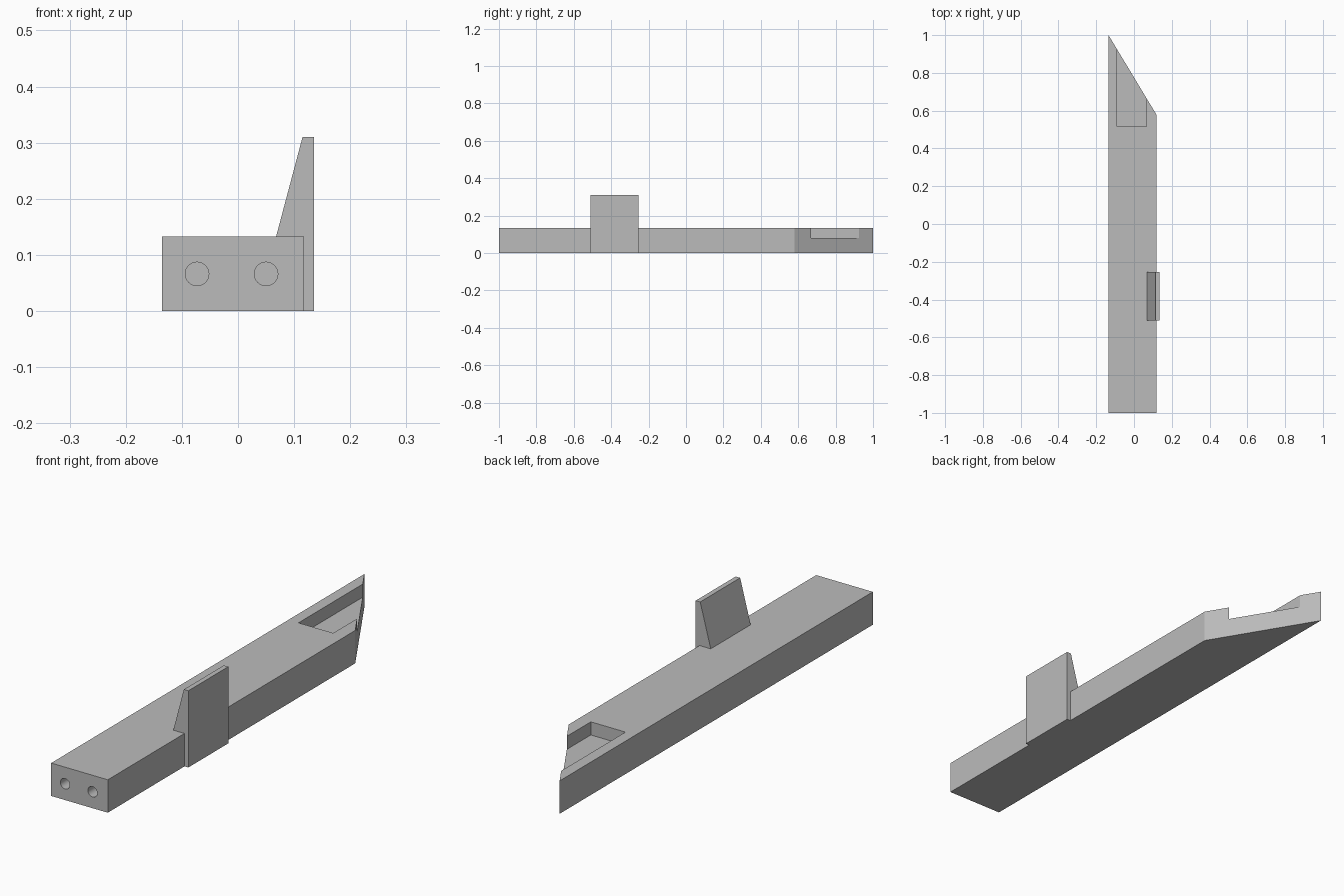
import bpy
import bmesh
from mathutils import Vector

cube = bpy.data.objects.get("Cube")
if cube:
    bpy.data.objects.remove(cube, do_unlink=True)

grey = bpy.data.materials.new("plain grey")
grey.use_nodes = True
colour = (0.5, 0.5, 0.5, 1)
grey.diffuse_color = colour
grey.node_tree.nodes["Principled BSDF"].inputs["Base Color"].default_value = colour


def prism(name, outline, offset):
    """Extrude a closed outline of 3D points along an offset."""
    bm = bmesh.new()
    face = bm.faces.new([bm.verts.new(p) for p in outline])
    result = bmesh.ops.extrude_face_region(bm, geom=[face])
    verts = [v for v in result["geom"] if isinstance(v, bmesh.types.BMVert)]
    bmesh.ops.translate(bm, verts=verts, vec=Vector(offset))
    bmesh.ops.recalc_face_normals(bm, faces=bm.faces)
    mesh = bpy.data.meshes.new(name)
    bm.to_mesh(mesh)
    bm.free()
    mesh.materials.append(grey)
    obj = bpy.data.objects.new(name, mesh)
    bpy.context.collection.objects.link(obj)
    return obj


def cut(target, cutter):
    mod = target.modifiers.new(cutter.name, "BOOLEAN")
    mod.operation = "DIFFERENCE"
    mod.solver = "EXACT"
    mod.object = cutter
    bpy.context.view_layer.objects.active = target
    bpy.ops.object.modifier_apply(modifier=mod.name)
    bpy.data.objects.remove(cutter, do_unlink=True)


LEFT, RIGHT, TOP = 0.118, -0.135, 0.133

# Long bar with a slanted back end
bar = prism("bar", [(RIGHT, -1, 0), (LEFT, -1, 0), (LEFT, 0.58, 0), (RIGHT, 1, 0)],
            (0, 0, TOP))

# Open pocket running out through the slanted end
cut(bar, prism("pocket", [(-0.09, 0.515, 0.08), (0.065, 0.515, 0.08),
                          (0.065, 1.2, 0.08), (-0.09, 1.2, 0.08)], (0, 0, 0.2)))

# Two round holes in the front end
for x in (-0.073, 0.05):
    bpy.ops.mesh.primitive_cylinder_add(vertices=32, radius=0.021, depth=0.4,
                                        location=(x, -1, 0.066), rotation=(1.5708, 0, 0))
    hole = bpy.context.object
    hole.name = "hole"
    hole.data.materials.append(grey)
    cut(bar, hole)

# Upright fin hooked over the left edge
profile = [(0.068, TOP), (LEFT, TOP), (LEFT, 0), (0.135, 0), (0.135, 0.31), (0.115, 0.31)]
prism("side_fin", [(x, -0.51, z) for x, z in profile], (0, 0.255, 0))

# Smooth hole walls, sharp edges elsewhere
bpy.ops.object.select_all(action="DESELECT")
bar.select_set(True)
bpy.context.view_layer.objects.active = bar
bpy.ops.object.shade_smooth_by_angle()
